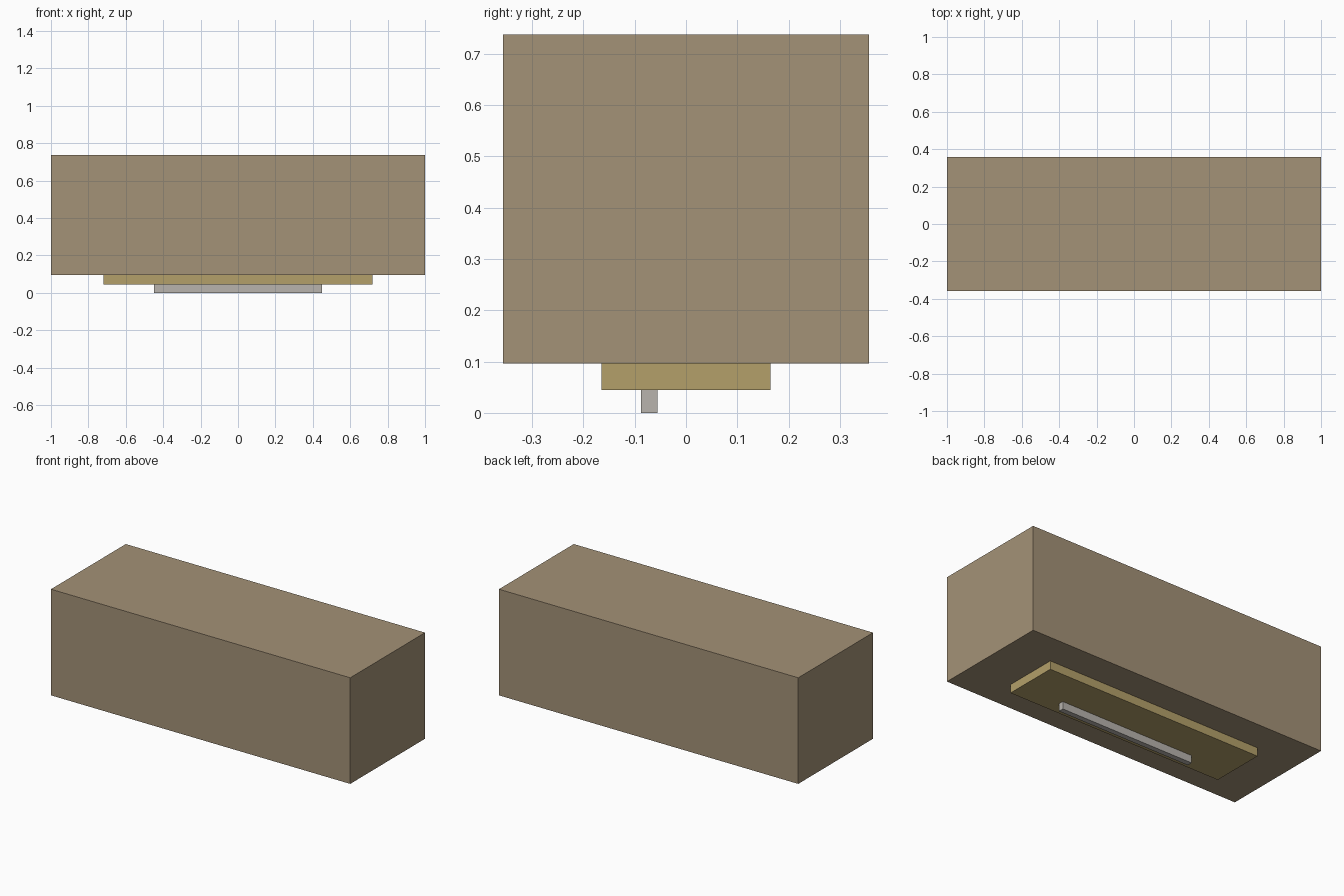
import bpy

default_cube = bpy.data.objects.get("Cube")
if default_cube:
    bpy.data.objects.remove(default_cube, do_unlink=True)


def make_material(name, color):
    mat = bpy.data.materials.new(name)
    mat.use_nodes = True
    rgba = (*color, 1.0)
    mat.diffuse_color = rgba
    mat.node_tree.nodes["Principled BSDF"].inputs["Base Color"].default_value = rgba
    return mat


def make_box(name, low, high, mat):
    """Axis-aligned box between two opposite corners."""
    center = [(a + b) / 2 for a, b in zip(low, high)]
    bpy.ops.mesh.primitive_cube_add(size=1, location=center)
    box = bpy.context.object
    box.name = name
    box.scale = [b - a for a, b in zip(low, high)]
    bpy.ops.object.transform_apply(location=False, rotation=False, scale=True)
    box.data.materials.append(mat)
    return box


tan = make_material("tan", (0.371, 0.287, 0.184))
dull_gold = make_material("dull gold", (0.456, 0.352, 0.144))
light_grey = make_material("light grey", (0.479, 0.456, 0.423))

# Large block on top
make_box("main_block", (-1, -0.357, 0.096), (1, 0.357, 0.737), tan)

# Plate centred under the block
make_box("under_plate", (-0.72, -0.165, 0.045), (0.72, 0.165, 0.096), dull_gold)

# Thin bar under the plate, set toward the front
make_box("bottom_bar", (-0.448, -0.088, 0), (0.448, -0.056, 0.045), light_grey)
